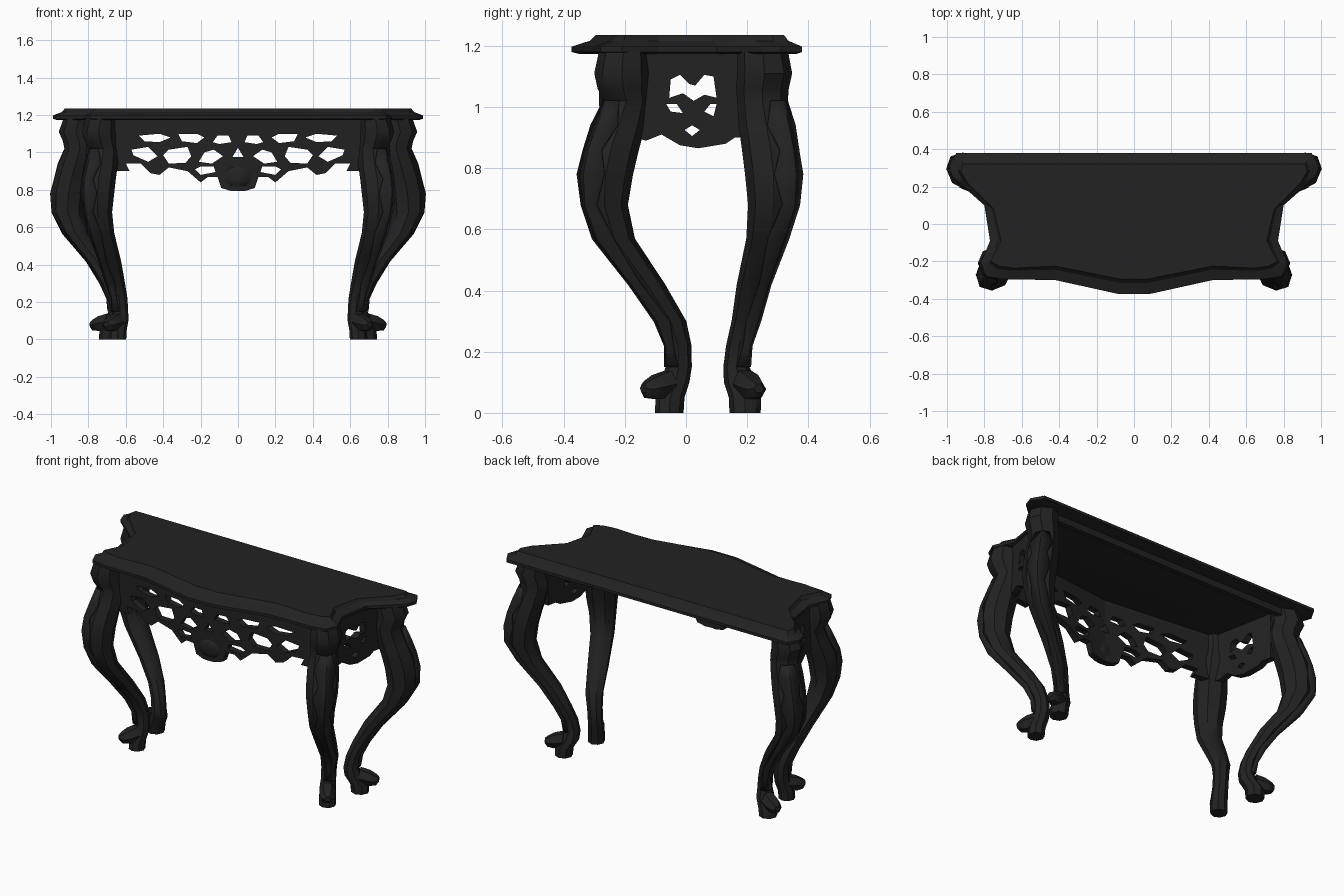
import bpy, bmesh, math
from mathutils import Vector

if "Cube" in bpy.data.objects:
    bpy.data.objects.remove(bpy.data.objects["Cube"])

black = bpy.data.materials.new("black_lacquer")
black.use_nodes = True
black.diffuse_color = (0.016, 0.016, 0.016, 1)
black.node_tree.nodes["Principled BSDF"].inputs["Base Color"].default_value = black.diffuse_color


def finish(name, bm, mirror=True, angle=40):
    """Turn a bmesh into a named, shaded object, mirrored across x if asked."""
    bmesh.ops.recalc_face_normals(bm, faces=bm.faces)
    mesh = bpy.data.meshes.new(name)
    bm.to_mesh(mesh)
    bm.free()
    mesh.materials.append(black)
    ob = bpy.data.objects.new(name, mesh)
    bpy.context.collection.objects.link(ob)
    if mirror:
        mod = ob.modifiers.new("mirror", 'MIRROR')
        mod.use_mirror_merge = False
    bpy.ops.object.select_all(action='DESELECT')
    ob.select_set(True)
    bpy.context.view_layer.objects.active = ob
    bpy.ops.object.shade_smooth_by_angle(angle=math.radians(angle))
    return ob


def loft(bm, rings, closed=True):
    """Bridge rings of equal length; cap both ends when closed."""
    rows = [[bm.verts.new(p) for p in ring] for ring in rings]
    n = len(rows[0])
    for a, b in zip(rows, rows[1:]):
        for i in range(n if closed else n - 1):
            j = (i + 1) % n
            bm.faces.new((a[i], a[j], b[j], b[i]))
    if closed:
        bm.faces.new(rows[0])
        bm.faces.new(rows[-1])


def ball(bm, centre, size):
    made = bmesh.ops.create_uvsphere(bm, u_segments=8, v_segments=5, radius=1)["verts"]
    for v in made:
        v.co = Vector(c + s * k for c, s, k in zip(centre, size, v.co))


# Tabletop: scalloped outline with a stepped, moulded edge
outer = [(.08, -.375), (.42, -.30), (.70, -.295), (.79, -.28), (.82, -.21),
         (.77, -.09), (.80, .10), (.97, .25), (.99, .31), (.95, .38)]
inner = [(.07, -.295), (.42, -.225), (.64, -.235), (.72, -.225), (.765, -.20),
         (.71, -.09), (.75, .08), (.89, .22), (.925, .28), (.915, .32)]


def outline(t, z):
    half = [Vector((*a, z)).lerp(Vector((*b, z)), t) for a, b in zip(outer, inner)]
    return half + [Vector((-p.x, p.y, z)) for p in reversed(half)]


bm = bmesh.new()
loft(bm, [outline(t, z) for t, z in
          ((.3, 1.174), (0, 1.18), (0, 1.197), (.5, 1.21), (.75, 1.216), (1, 1.236))])
finish("tabletop", bm, mirror=False, angle=20)

# Rail under the back overhang
bm = bmesh.new()
loft(bm, [[(x, y, z) for y, z in ((.27, 1.135), (.30, 1.135), (.30, 1.18), (.27, 1.18))]
          for x in (-.86, .86)])
finish("back_rail", bm, mirror=False)

# Cabriole legs: rows of height, x, y, radius
front_path = [(1.18, .735, -.205, .08), (1.11, .745, -.21, .09), (1.06, .735, -.205, .084),
              (1.02, .72, -.195, .076), (.94, .73, -.22, .088), (.86, .745, -.246, .092),
              (.78, .752, -.263, .09), (.68, .75, -.267, .077), (.57, .73, -.235, .068),
              (.42, .685, -.128, .06), (.30, .655, -.05, .051), (.22, .635, -.026, .044),
              (.15, .63, -.024, .043), (.10, .632, -.035, .046), (.05, .642, -.052, .047),
              (0, .645, -.055, .047)]
back_path = [(1.18, .85, .25, .084), (1.11, .868, .257, .09), (1.06, .85, .25, .086),
             (1.02, .845, .25, .083), (.94, .868, .263, .091), (.86, .89, .277, .094),
             (.78, .907, .286, .093), (.68, .912, .288, .085), (.57, .87, .265, .068),
             (.42, .757, .222, .056), (.30, .69, .195, .046), (.22, .66, .173, .042),
             (.15, .65, .165, .043), (.10, .66, .175, .051), (.05, .688, .193, .053),
             (0, .692, .193, .051)]


def leg(prefix, path, side, toe_reach):
    heading = math.radians(45) * side
    bm = bmesh.new()
    loft(bm, [[(x + r * math.cos(heading + i * math.pi / 4),
                y + r * math.sin(heading + i * math.pi / 4), z) for i in range(8)]
              for z, x, y, r in path])
    finish(prefix + "_legs", bm)

    # Carved leaf running down the outer face, scalloped in width
    bm = bmesh.new()
    strip = []
    for k, (z, x, y, r) in enumerate(path[3:13]):
        spread = .75 if k % 2 else .45
        strip.append([(x + (r + lift) * math.cos(heading + a),
                       y + (r + lift) * math.sin(heading + a), z)
                      for a, lift in ((-spread, 0), (0, .008), (spread, 0))])
    loft(bm, strip, closed=False)
    ob = finish(prefix + "_leg_leaves", bm)
    solid = ob.modifiers.new("thickness", 'SOLIDIFY')
    solid.thickness = .01
    solid.offset = 0

    # Pointed paw: wide at the ankle, narrowing to an upturned toe
    bm = bmesh.new()
    z, x, y, r = path[-1]
    ahead = Vector((*toe_reach, 0))
    across = Vector((-ahead.y, ahead.x, 0)).normalized()
    loft(bm, [[Vector((x, y, mid)) + ahead * f + across * w * math.cos(a)
               + Vector((0, 0, h * math.sin(a))) for a in [i * math.pi / 3 for i in range(6)]]
              for f, w, h, mid in ((0, .045, .05, .095), (.5, .046, .045, .085),
                                   (.85, .034, .032, .077), (1, .018, .016, .08))])
    finish(prefix + "_paws", bm)


leg("front", front_path, -1, (.06, -.085))
leg("back", back_path, 1, (.095, .045))


def fretwork(name, loops, place):
    """Fill an outline with holes, extrude it, then place each point in space."""
    curve = bpy.data.curves.new(name, 'CURVE')
    curve.dimensions = '2D'
    curve.fill_mode = 'BOTH'
    curve.extrude = .02
    for pts in loops:
        s = curve.splines.new('POLY')
        s.points.add(len(pts) - 1)
        for p, (u, v) in zip(s.points, pts):
            p.co = (u, v, 0, 1)
        s.use_cyclic_u = True
    tmp = bpy.data.objects.new(name + "_curve", curve)
    bpy.context.collection.objects.link(tmp)
    bpy.context.view_layer.update()
    mesh = bpy.data.meshes.new_from_object(tmp.evaluated_get(bpy.context.evaluated_depsgraph_get()))
    bpy.data.objects.remove(tmp)
    bm = bmesh.new()
    bm.from_mesh(mesh)
    bpy.data.meshes.remove(mesh)
    bmesh.ops.remove_doubles(bm, verts=bm.verts, dist=.0005)
    for v in bm.verts:
        v.co = place(*v.co)
    finish(name, bm)


# Pierced front apron: half of the panel, mirrored at the centre
front_loops = [
    [(0, 1.175), (.68, 1.175), (.68, .90), (.58, .90), (.60, .94), (.52, .94), (.47, .89),
     (.42, .88), (.37, .92), (.27, .90), (.20, .84), (.16, .87), (.11, .87), (.09, .81),
     (.04, .795), (0, .795), (0, .975), (.03, .975), (0, 1.025)],
    [(.035, 1.055), (.05, 1.09), (.11, 1.09), (.135, 1.055), (.10, 1.045)],
    [(.18, 1.08), (.22, 1.10), (.32, 1.10), (.30, 1.06), (.22, 1.05)],
    [(.36, 1.08), (.42, 1.10), (.53, 1.09), (.50, 1.06), (.42, 1.055)],
    [(.25, .98), (.27, 1.03), (.37, 1.015), (.40, .985), (.37, .94), (.28, .945)],
    [(.08, .98), (.13, 1.015), (.18, 1.00), (.21, .95), (.14, .94)],
    [(.12, .895), (.13, .925), (.20, .925), (.23, .91), (.20, .88)],
    [(.43, .98), (.48, 1.03), (.57, 1.015), (.56, .985), (.48, .95)],
]
fretwork("front_apron", front_loops, lambda u, v, w: (u, -.265 + .11 * u - w, v))

# Shell carving at the centre of the front apron
bm = bmesh.new()
ball(bm, (0, -.266, .87), (.085, .03, .07))
finish("apron_shell", bm, mirror=False)

# Pierced side aprons between front and back legs
side_loops = [
    [(-.17, 1.175), (.22, 1.175), (.22, .90), (.16, .90), (.13, .88), (.04, .865),
     (-.02, .875), (-.08, .91), (-.13, .89), (-.17, .90)],
    [(-.055, 1.03), (-.05, 1.09), (-.02, 1.105), (.01, 1.075), (.03, 1.07), (.06, 1.105),
     (.09, 1.10), (.10, 1.03), (.06, 1.04), (.025, 1.02), (-.01, 1.045)],
    [(-.065, 1.01), (-.03, 1.01), (-.01, .98), (-.05, .985)],
    [(.06, .985), (.08, 1.01), (.10, 1.01), (.09, .97)],
    [(-.005, .925), (.02, .94), (.045, .925), (.02, .905)],
]
fretwork("side_aprons", side_loops, lambda u, v, w: (.755 + .2 * u + w, u, v))
